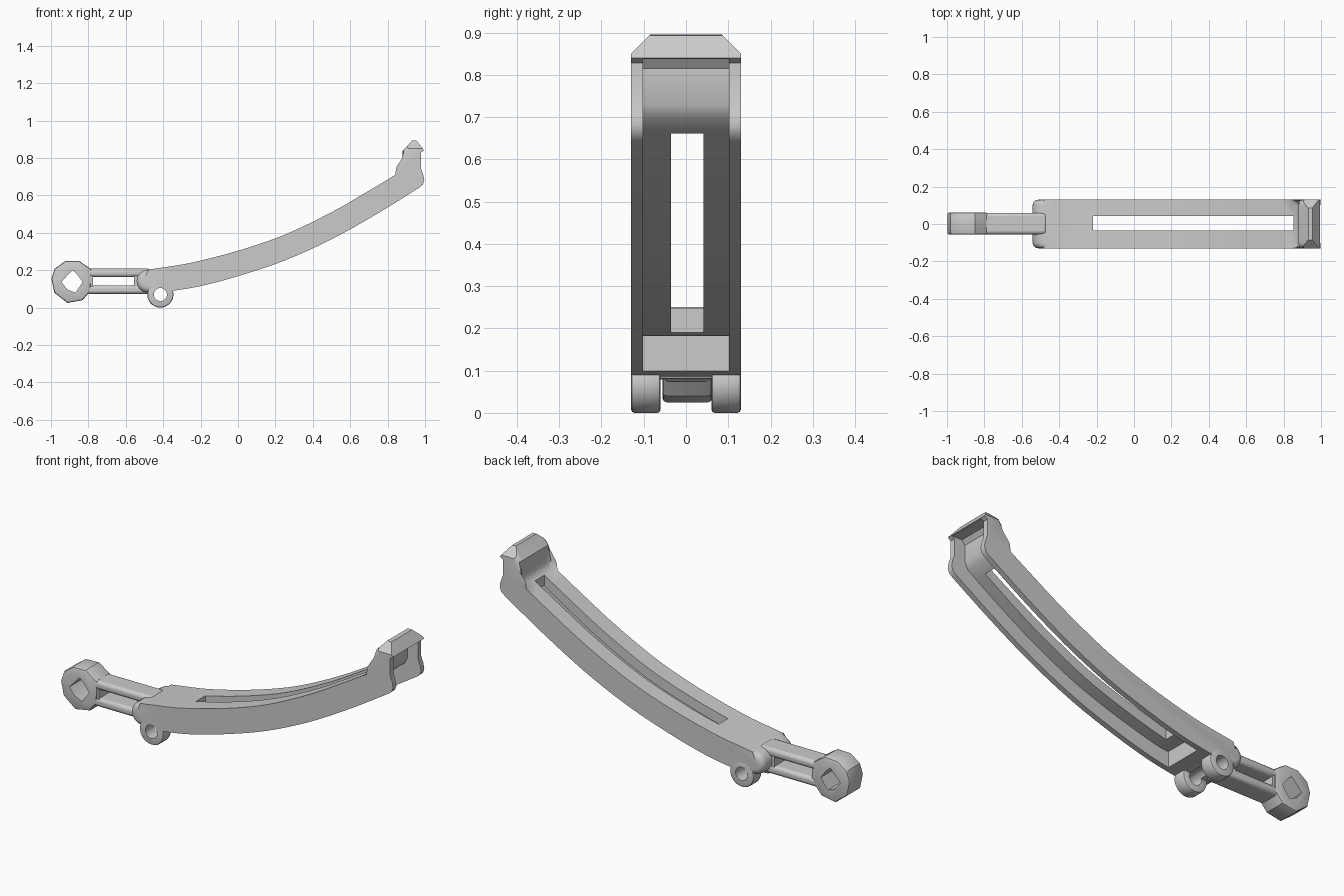
import bpy, bmesh, math

if "Cube" in bpy.data.objects:
    bpy.data.objects.remove(bpy.data.objects["Cube"])


def curve(pts, n=4):
    """Smooth Catmull-Rom resampling of a list of (x, z) points."""
    out = []
    for i in range(len(pts) - 1):
        a, b = pts[max(i - 1, 0)], pts[i]
        c, d = pts[i + 1], pts[min(i + 2, len(pts) - 1)]
        for s in range(n):
            t = s / n
            out.append(tuple(0.5 * (2 * b[k] + (c[k] - a[k]) * t
                       + (2 * a[k] - 5 * b[k] + 4 * c[k] - d[k]) * t * t
                       + (3 * b[k] - a[k] - 3 * c[k] + d[k]) * t ** 3) for k in (0, 1)))
    return out + [pts[-1]]


def circle(cx, cz, r, n=24, a0=0.0, a1=2 * math.pi, closed=True):
    m = n if closed else n - 1
    return [(cx + r * math.cos(a0 + (a1 - a0) * i / m),
             cz + r * math.sin(a0 + (a1 - a0) * i / m)) for i in range(n)]


def prism(name, pts, y0, y1, bevel=0.0, count=None, segs=3, chamfer_z=None):
    """Extrude an (x, z) profile along y; round the first `count` rim edges."""
    bm = bmesh.new()
    f = [bm.verts.new((x, y0, z)) for x, z in pts]
    b = [bm.verts.new((x, y1, z)) for x, z in pts]
    n = len(pts)
    bm.faces.new(f)
    bm.faces.new(b[::-1])
    for i in range(n):
        j = (i + 1) % n
        bm.faces.new((f[j], f[i], b[i], b[j]))
    if bevel:
        rim = [bm.edges.get((s[i], s[(i + 1) % n]))
               for s in (f, b) for i in range(n if count is None else count)]
        bmesh.ops.bevel(bm, geom=rim, offset=bevel, segments=segs, profile=0.5,
                        affect='EDGES', clamp_overlap=False)
    if chamfer_z:
        for s, y in ((-1, y0), (1, y1)):
            r = bmesh.ops.bisect_plane(bm, geom=bm.verts[:] + bm.edges[:] + bm.faces[:],
                                       plane_co=(0, y, chamfer_z), plane_no=(0, s, 1),
                                       clear_outer=True)
            cut = [e for e in r['geom_cut'] if isinstance(e, bmesh.types.BMEdge)]
            bmesh.ops.edgenet_fill(bm, edges=cut)
    bmesh.ops.recalc_face_normals(bm, faces=bm.faces[:])
    me = bpy.data.meshes.new(name)
    bm.to_mesh(me)
    bm.free()
    ob = bpy.data.objects.new(name, me)
    bpy.context.collection.objects.link(ob)
    return ob


def activate(ob):
    bpy.ops.object.select_all(action='DESELECT')
    ob.select_set(True)
    bpy.context.view_layer.objects.active = ob


def finish(ob, *cutters):
    """Subtract the cutters, then shade smooth with sharp edges."""
    activate(ob)
    for c in cutters:
        m = ob.modifiers.new("cut", 'BOOLEAN')
        m.operation, m.solver, m.object = 'DIFFERENCE', 'EXACT', c
        bpy.ops.object.modifier_apply(modifier=m.name)
        bpy.data.objects.remove(c)
    bpy.ops.object.shade_smooth_by_angle(angle=math.radians(32))


def box(x0, x1, z0, z1):
    return [(x0, z0), (x1, z0), (x1, z1), (x0, z1)]


PIVOT = (-0.415, 0.07)

# curved channel arm with upright hooked head
end = circle(-0.48, 0.141, 0.062, 9, -math.pi / 2, -3 * math.pi / 2, False)
top = curve([(-0.42, 0.212), (-0.25, 0.24), (0, 0.304), (0.25, 0.39),
             (0.5, 0.51), (0.7, 0.625), (0.87, 0.727)])
head = [(0.88, 0.75), (0.88, 0.84), (0.915, 0.875), (0.932, 0.895), (0.955, 0.893)]
lip = [(0.995, 0.84), (0.978, 0.828), (0.978, 0.745), (0.992, 0.705), (0.996, 0.68),
       (0.988, 0.657)]
bottom = curve([(0.97, 0.642), (0.75, 0.505), (0.5, 0.365), (0.25, 0.252),
                (0, 0.168), (-0.2, 0.115), (-0.36, 0.088)])
rounded = end + top + head
arm = prism("channel_arm", rounded + lip + bottom, -0.13, 0.13, 0.03,
            len(rounded) - 1, 4, chamfer_z=0.85)

# hollow underside, long top slot and pivot bore
roof = curve([(-0.29, 0.182), (-0.22, 0.19), (0, 0.248), (0.25, 0.332),
              (0.5, 0.45), (0.7, 0.565), (0.85, 0.66)])
cavity = prism("cavity_cutter", [(-0.29, -0.2)] + roof
               + [(0.9, 0.695), (0.918, 0.73), (0.918, 0.815), (0.935, 0.838),
                  (1.2, 0.838), (1.2, -0.2)], -0.102, 0.102)
slot = prism("slot_cutter", box(-0.22, 0.852, -0.1, 1.0), -0.036, 0.042)
bore = prism("bore_cutter", circle(*PIVOT, 0.035), -0.3, 0.3)
finish(arm, cavity, slot, bore)

# pair of pivot lugs under the arm
for side, y0, y1 in (("front", -0.13, -0.06), ("back", 0.06, 0.13)):
    lug = prism(side + "_pivot_lug", circle(*PIVOT, 0.07, 28), y0, y1, 0.008, segs=2)
    finish(lug, prism("bore_cutter", circle(*PIVOT, 0.035), -0.3, 0.3))

# slotted shank made of two rounded rails and end webs
for name, z0, z1 in (("lower_rail", 0.073, 0.119), ("upper_rail", 0.163, 0.208)):
    rail = prism("shank_" + name, box(-0.81, -0.465, z0, z1), -0.055, 0.06)
    m = rail.modifiers.new("round", 'BEVEL')
    m.width, m.segments = 0.017, 3
    finish(rail)
for name, x0, x1 in (("ring_end", -0.81, -0.775), ("arm_end", -0.555, -0.47)):
    web = prism("shank_web_" + name, box(x0, x1, 0.095, 0.185), -0.05, 0.055)
    finish(web)

# faceted eye with six-sided socket at the left end
eye = prism("socket_eye", [(-0.998, 0.155), (-0.982, 0.08), (-0.912, 0.025), (-0.83, 0.04),
                           (-0.788, 0.09), (-0.785, 0.205), (-0.85, 0.25),
                           (-0.925, 0.248), (-0.98, 0.208)], -0.056, 0.062, 0.01, segs=2)
finish(eye, prism("socket_cutter", [(-0.945, 0.137), (-0.912, 0.097), (-0.87, 0.08),
                                    (-0.83, 0.137), (-0.862, 0.18), (-0.885, 0.2)],
                  -0.3, 0.3))
